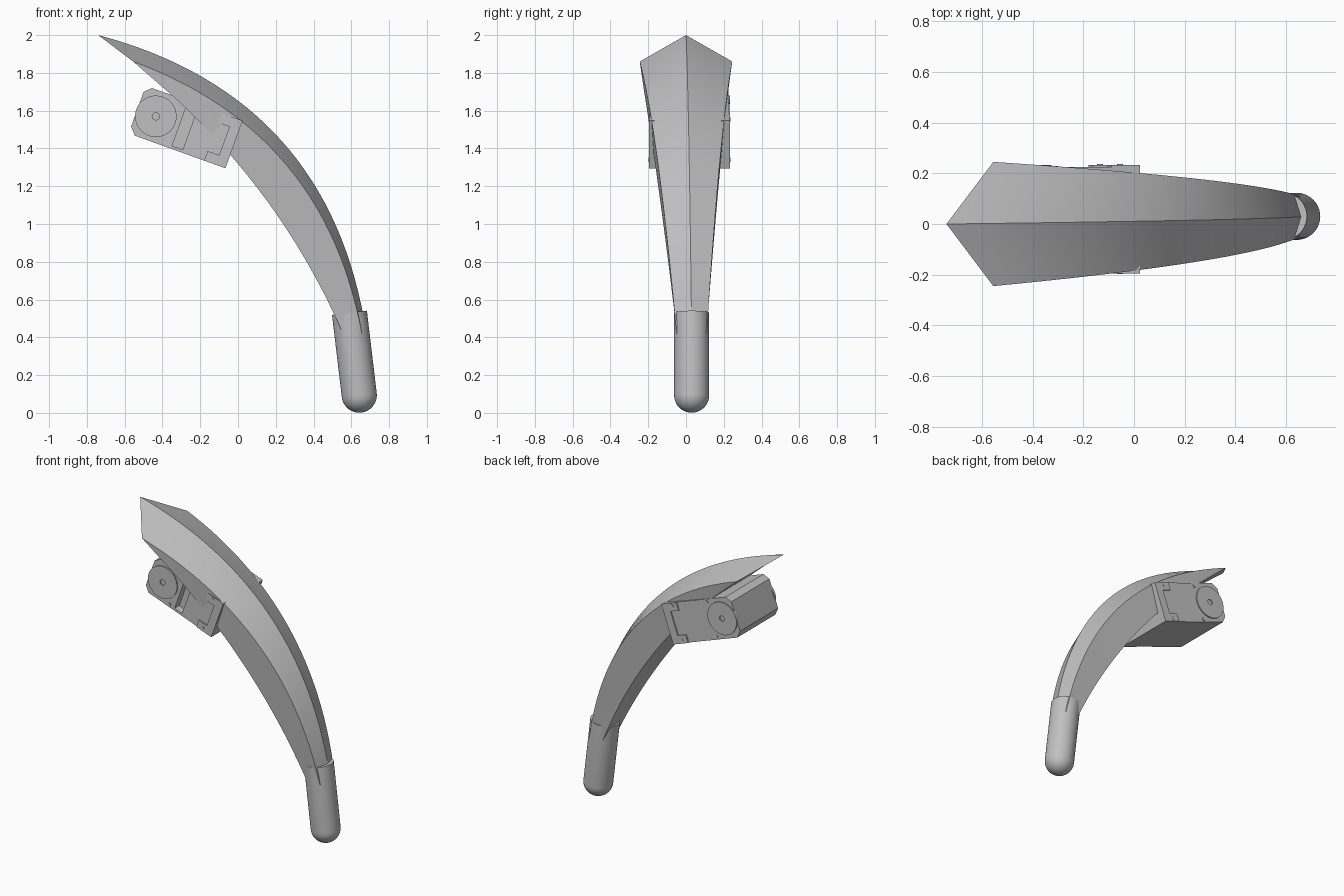
import bpy, bmesh, math
from mathutils import Vector, Matrix

cube = bpy.data.objects.get("Cube")
if cube:
    bpy.data.objects.remove(cube, do_unlink=True)

grey = bpy.data.materials.new("plain grey")
grey.use_nodes = True
GREY = (0.53, 0.53, 0.53, 1)
grey.diffuse_color = GREY
grey.node_tree.nodes["Principled BSDF"].inputs["Base Color"].default_value = GREY


def loft(name, rings, smooth=None, matrix=None):
    """Skin a list of closed rings and cap both ends."""
    bm = bmesh.new()
    loops = [[bm.verts.new(p) for p in ring] for ring in rings]
    n = len(loops[0])
    for a, b in zip(loops, loops[1:]):
        for i in range(n):
            j = (i + 1) % n
            bm.faces.new((a[i], a[j], b[j], b[i]))
    bm.faces.new(loops[0])
    bm.faces.new(loops[-1])
    bmesh.ops.recalc_face_normals(bm, faces=bm.faces)
    mesh = bpy.data.meshes.new(name)
    bm.to_mesh(mesh)
    bm.free()
    mesh.materials.append(grey)
    ob = bpy.data.objects.new(name, mesh)
    bpy.context.collection.objects.link(ob)
    if matrix:
        ob.matrix_world = matrix
    if smooth:
        bpy.ops.object.select_all(action='DESELECT')
        ob.select_set(True)
        bpy.context.view_layer.objects.active = ob
        bpy.ops.object.shade_smooth_by_angle(angle=math.radians(smooth))
    return ob


def bow(p, q, height, t):
    """Point on a bowed line from p to q in the xz plane."""
    p, q = Vector(p), Vector(q)
    d = (q - p).normalized()
    return p.lerp(q, t) + Vector((-d.y, d.x)) * height * (1 - (2 * t - 1) ** 2)


# Curved blade: ridge, two side edges and a flat inner face, tapering to the handle
rings = []
STEPS = 32
for k in range(STEPS + 1):
    t = k / STEPS
    ridge = bow((-0.74, 2.0), (0.68, 0.42), 0.348, t)
    edge = bow((-0.555, 1.86), (0.655, 0.42), 0.269, t)
    inner = bow((-0.36, 1.69), (0.555, 0.42), 0.085, t)
    mid = 0.03 * t
    we = 0.245 + (0.08 - 0.245) * t
    wi = 0.22 + (0.078 - 0.22) * t
    rings.append([(ridge.x, mid, ridge.y),
                  (edge.x, mid + we, edge.y), (inner.x, mid + wi, inner.y),
                  (inner.x, mid - wi, inner.y), (edge.x, mid - we, edge.y)])
loft("blade", rings, 25)

# Round-ended handle
RADIUS = 0.093
bottom, top = Vector((0.642, 0.03, 0.094)), Vector((0.59, 0.03, 0.53))
axis = top - bottom
profile = [(RADIUS * math.sin(a), -RADIUS * math.cos(a))
           for a in [math.radians(3 + 87 * i / 10) for i in range(11)]]
profile.append((RADIUS, axis.length))


def circle(r, n):
    return [(r * math.cos(2 * math.pi * i / n), r * math.sin(2 * math.pi * i / n))
            for i in range(n)]


turn = Matrix.Translation(bottom) @ axis.to_track_quat('Z', 'Y').to_matrix().to_4x4()
loft("handle", [[(x, y, z) for x, y in circle(r, 40)] for r, z in profile], 30, turn)

# Motor frame: local x along the housing, local z across it, origin on the shaft
motor = Matrix.Translation((-0.435, 0, 1.57)) @ Matrix.Rotation(math.radians(19.8), 4, 'Y')


def prism(name, outline, y0, y1, smooth=None):
    return loft(name, [[(u, y, v) for u, v in outline] for y in (y0, y1)], smooth, motor)


def rect(u0, u1, v0, v1):
    return [(u0, v0), (u1, v0), (u1, v1), (u0, v1)]


def cut(ob, cutter):
    mod = ob.modifiers.new("cut", 'BOOLEAN')
    mod.operation = 'DIFFERENCE'
    mod.solver = 'EXACT'
    mod.object = cutter
    bpy.context.view_layer.update()
    bpy.context.view_layer.objects.active = ob
    bpy.ops.object.modifier_apply(modifier=mod.name)
    bpy.data.objects.remove(cutter, do_unlink=True)


# Housing with chamfered corners at the shaft end
FRONT, BACK = -0.187, 0.225
housing = prism("motor_housing",
                [(0.44, -0.134), (0.44, 0.134), (-0.07, 0.134), (-0.105, 0.1),
                 (-0.105, -0.095), (-0.07, -0.134)], FRONT, BACK)
cut(housing, prism("slot_cutter", rect(0.134, 0.194, -0.118, 0.118), FRONT - 0.05, FRONT + 0.05))

# Discs, bolts and end brackets on both faces
bracket = [(0.44, -0.134), (0.44, 0.134), (0.32, 0.134), (0.32, 0.08),
           (0.385, 0.08), (0.385, -0.08), (0.32, -0.08), (0.32, -0.134)]
for side, face, out in (("front", FRONT, -1), ("back", BACK, 1)):
    prism(side + "_bracket", bracket, face - out * 0.01, face + out * 0.008)
    disc = prism(side + "_disc", circle(0.11, 40), face - out * 0.01, face + out * 0.008, 30)
    cut(disc, prism("shaft_cutter", circle(0.019, 20), face, face + out * 0.03))
    for u, rise in ((0.09, 0.004), (0.362, 0.011)):
        for v in (-0.115, 0.115):
            ring = [(u + a, v + b) for a, b in circle(0.012, 16)]
            prism(side + "_bolt", ring, face - out * 0.01, face + out * rise, 30)
